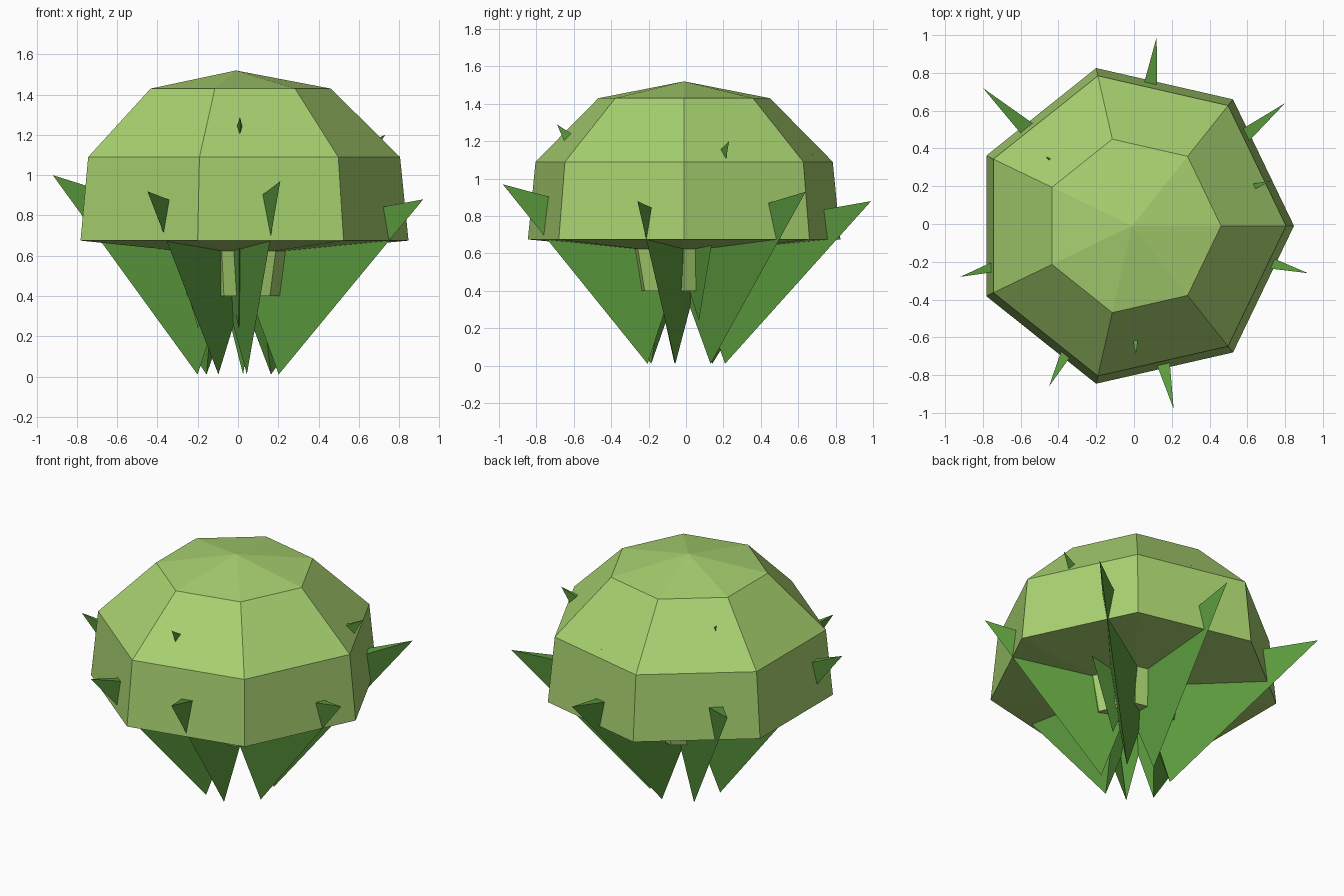
import bpy, bmesh, math
from mathutils import Vector

cube = bpy.data.objects.get("Cube")
if cube:
    bpy.data.objects.remove(cube)

SIDES = 7
CENTRE = Vector((-0.01, -0.01, 0))


def material(name, colour):
    mat = bpy.data.materials.new(name)
    mat.use_nodes = True
    mat.diffuse_color = colour
    mat.node_tree.nodes["Principled BSDF"].inputs["Base Color"].default_value = colour
    return mat


def add_object(name, bm, mat):
    bmesh.ops.recalc_face_normals(bm, faces=bm.faces)
    mesh = bpy.data.meshes.new(name)
    bm.to_mesh(mesh)
    bm.free()
    mesh.materials.append(mat)
    obj = bpy.data.objects.new(name, mesh)
    bpy.context.collection.objects.link(obj)
    return obj


def polar(angle, radius, z):
    a = math.radians(angle)
    return Vector((radius * math.cos(a), radius * math.sin(a), z))


def faceted_solid(name, bottom_z, rings, top_z, mat):
    """Stack of seven-sided rings closed by a point at each end."""
    bm = bmesh.new()
    loops = [[bm.verts.new(CENTRE + polar(360 * i / SIDES, r, z)) for i in range(SIDES)]
             for r, z in rings]
    bottom = bm.verts.new(CENTRE + Vector((0, 0, bottom_z)))
    top = bm.verts.new(CENTRE + Vector((0, 0, top_z)))
    for i in range(SIDES):
        j = (i + 1) % SIDES
        bm.faces.new((bottom, loops[0][j], loops[0][i]))
        bm.faces.new((top, loops[-1][i], loops[-1][j]))
        for low, high in zip(loops, loops[1:]):
            bm.faces.new((low[i], low[j], high[j], high[i]))
    return add_object(name, bm, mat)


def leaf(name, tip, root_radius, root_z, inner_z, half_width, mat):
    """Three-sided spike: keel from root to tip, flat top, narrow at the tip."""
    angle = math.degrees(math.atan2(tip[1], tip[0]))
    side = polar(angle + 90, half_width, 0)
    inner = CENTRE + Vector((0, 0, inner_z))
    bm = bmesh.new()
    t, root, a, b = [bm.verts.new(p) for p in
                     (tip, polar(angle, root_radius, root_z), inner + side, inner - side)]
    for face in ((t, a, b), (t, root, a), (t, b, root), (root, b, a)):
        bm.faces.new(face)
    return add_object(name, bm, mat)


body_green = material("light green", (0.39, 0.64, 0.16, 1))
leaf_green = material("leaf green", (0.11, 0.34, 0.05, 1))

# Dome and the short stem beneath it
faceted_solid("dome", 0.595, [(0.857, 0.675), (0.815, 1.09), (0.471, 1.43)], 1.52, body_green)
faceted_solid("stem", 0.4, [(0.27, 0.4), (0.32, 0.64)], 0.64, body_green)

# Outer leaves, tips showing around the rim
outer_tips = [(0.92, -0.26, 0.88), (0.80, 0.64, 0.93), (0.12, 0.99, 0.88), (-0.80, 0.72, 0.95),
              (-0.92, -0.28, 1.0), (-0.45, -0.86, 0.92), (0.21, -0.98, 0.97)]
for n, tip in enumerate(outer_tips, 1):
    leaf(f"outer_leaf_{n}", tip, 0.21, 0.01, 0.7, 0.14, leaf_green)

# Inner leaves, steeper and mostly inside the dome
inner_tips = [(0.73, 0.23, 1.2), (0.13, 0.68, 1.13), (-0.47, 0.36, 1.32),
              (-0.48, -0.28, 1.2), (0.01, -0.69, 1.29)]
for n, tip in enumerate(inner_tips, 1):
    leaf(f"inner_leaf_{n}", tip, 0.23, 0.24, 0.85, 0.12, leaf_green)
